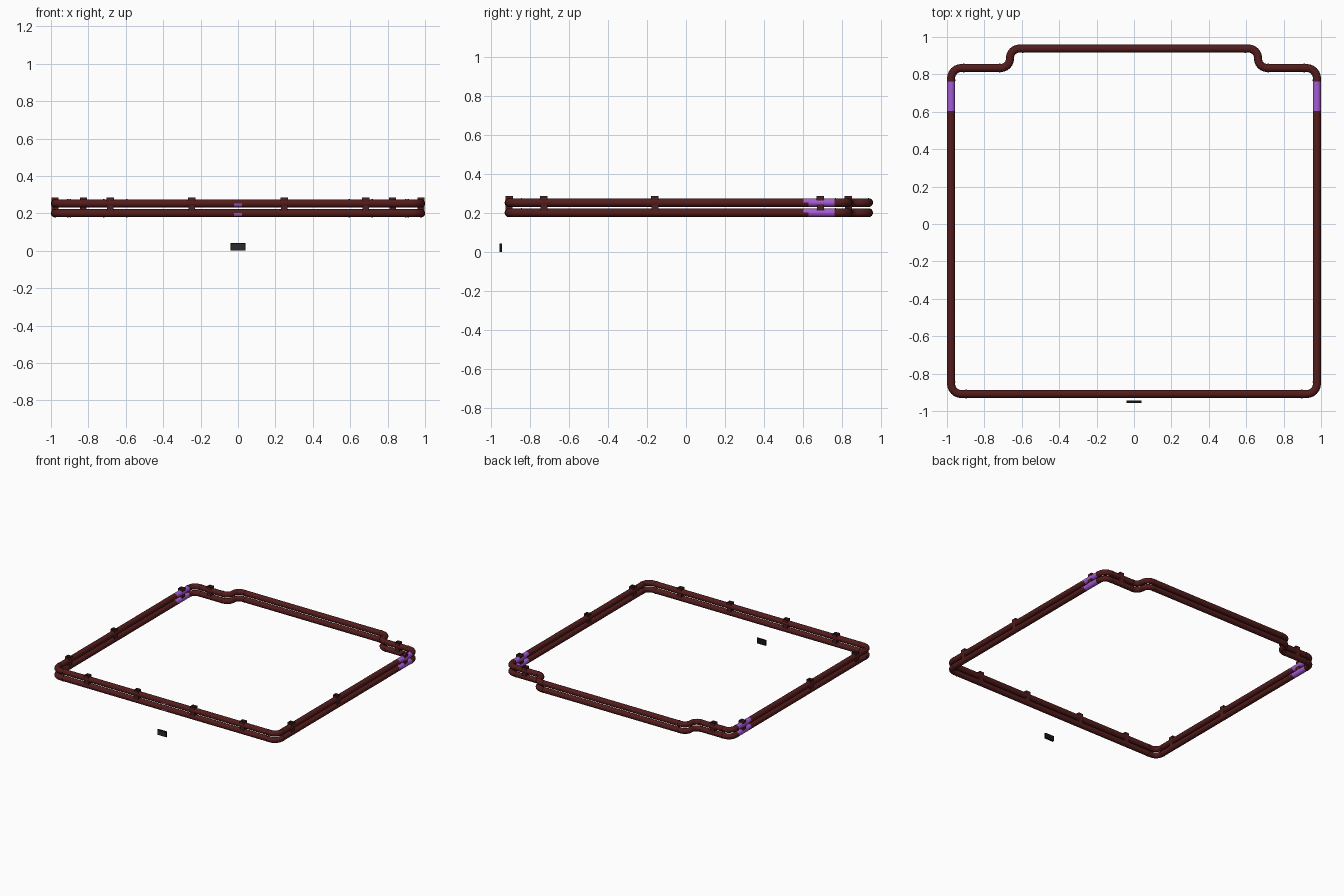
import bpy, bmesh, math
from mathutils import Vector, Matrix

if "Cube" in bpy.data.objects:
    bpy.data.objects.remove(bpy.data.objects["Cube"])

def mat(name, c):
    m = bpy.data.materials.new(name)
    m.diffuse_color = (*c, 1)
    m.use_nodes = True
    m.node_tree.nodes["Principled BSDF"].inputs["Base Color"].default_value = m.diffuse_color
    return m

MAROON = mat("dark maroon", (0.088, 0.0115, 0.0115))
PURPLE = mat("purple", (0.38, 0.105, 0.67))
BROWN = mat("dark brown", (0.072, 0.014, 0.0125))
GREY = mat("charcoal", (0.028, 0.023, 0.029))
BLACK = mat("black", (0.008, 0.007, 0.008))

R = 0.0215            # pipe radius
LEVELS = (0.201, 0.253)
X, YF, YN, YB, XN = 0.978, -0.909, 0.834, 0.938, 0.663
P0, PM, P1 = 0.603, 0.63, 0.763  # purple stretch on the sides, shorter underneath
MARK = 0.021          # half width of the purple mark on the front pipes

def finish(bm, name, mats, smooth=False):
    bmesh.ops.recalc_face_normals(bm, faces=bm.faces)
    me = bpy.data.meshes.new(name)
    bm.to_mesh(me)
    bm.free()
    for m in mats:
        me.materials.append(m)
    ob = bpy.data.objects.new(name, me)
    bpy.context.collection.objects.link(ob)
    if smooth:
        bpy.ops.object.select_all(action='DESELECT')
        ob.select_set(True)
        bpy.context.view_layer.objects.active = ob
        bpy.ops.object.shade_smooth_by_angle(angle=math.radians(40))
    return ob

def rounded(corners, steps=6):
    """Closed path with rounded corners; each corner is (x, y, radius)."""
    pts, n = [], len(corners)
    for i, (x, y, r) in enumerate(corners):
        c = Vector((x, y))
        a = (Vector(corners[i - 1][:2]) - c).normalized()
        b = (Vector(corners[(i + 1) % n][:2]) - c).normalized()
        o = c + (a + b) * r
        for k in range(steps + 1):
            t = math.pi / 2 * k / steps
            pts.append(o - b * r * math.cos(t) - a * r * math.sin(t))
    return pts

def pipe_loop(name, z, sides=16):
    right = [(X, YF, 0.055), (X, YN, 0.055), (XN, YN, 0.05), (XN, YB, 0.05)]
    left = [(-x, y, r) for x, y, r in reversed(right)]
    base = rounded(right + left)
    pts = []
    for i, p in enumerate(base):   # extra cuts where the colour changes
        pts.append(p)
        q = base[(i + 1) % len(base)]
        if abs(p.y - q.y) > 1:
            for y in ((P0, PM, P1) if q.y > p.y else (P1, PM, P0)):
                pts.append(Vector((p.x, y)))
        elif p.y < 0 and q.x - p.x > 1:
            pts += [Vector((-MARK, p.y)), Vector((MARK, p.y))]
    bm = bmesh.new()
    rings, n = [], len(pts)
    for i, p in enumerate(pts):
        t = (p - pts[i - 1]).normalized() + (pts[(i + 1) % n] - p).normalized()
        t.normalize()
        nrm = Vector((t.y, -t.x))
        rings.append([bm.verts.new((p.x + nrm.x * R * math.cos(a), p.y + nrm.y * R * math.cos(a),
                                    z + R * math.sin(a)))
                      for a in (2 * math.pi * k / sides for k in range(sides))])
    for i in range(n):
        A, B = rings[i], rings[(i + 1) % n]
        for k in range(sides):
            j = (k + 1) % sides
            f = bm.faces.new((A[k], A[j], B[j], B[k]))
            c = f.calc_center_median()
            start = P0 if c.z > z else PM
            side = abs(c.x) > 0.9 and start < c.y < P1
            front = abs(c.x) < 0.001 and c.y < YF and -0.017 < c.z - z < 0
            f.material_index = int(side or front)
    finish(bm, name, [MAROON, PURPLE], True)

def add_box(bm, c, s, open_ends=False):
    vs = bmesh.ops.create_cube(bm, size=1, matrix=Matrix.Translation(c) @ Matrix.Diagonal((*s, 1)))["verts"]
    if open_ends:
        faces = {f for v in vs for f in v.link_faces}
        ends = [f for f in faces if abs(f.calc_center_median().z - c[2]) > s[2] * 0.4]
        bmesh.ops.delete(bm, geom=ends, context='FACES_ONLY')

# stacked pipes
for label, z in zip(("lower", "upper"), LEVELS):
    pipe_loop(label + "_pipe_loop", z)

# thin joint rings beside the elbows
joints = [(0.897, YF, 'X'), (X, -0.845, 'Y'), (X, 0.768, 'Y'),
          (0.91, YN, 'X'), (0.717, YN, 'X'), (0.595, YB, 'X')]
bm = bmesh.new()
for z in LEVELS:
    for x, y, axis in joints:
        rot = Matrix.Rotation(math.pi / 2, 4, 'Y' if axis == 'X' else 'X')
        for s in (1, -1):
            bmesh.ops.create_cone(bm, cap_ends=True, segments=16, radius1=R + 0.0015,
                                  radius2=R + 0.0015, depth=0.007,
                                  matrix=Matrix.Translation((s * x, y, z)) @ rot)
finish(bm, "joint_rings", [MAROON], True)

# brackets: open sleeves between the pipes and on top
spots = [(0.683, YF), (0.247, YF), (X, -0.73), (X, -0.16), (X, 0.69), (0.827, YN)]
bm = bmesh.new()
for x, y in spots:
    for s in (1, -1):
        add_box(bm, (s * x, y, 0.227), (0.036, 0.036, 0.034), True)
        add_box(bm, (s * x, y, 0.275), (0.038, 0.038, 0.022), True)
finish(bm, "brackets", [BROWN])

# small plate standing in front: black body with a charcoal face
bm = bmesh.new()
add_box(bm, (0, -0.951, 0.021), (0.078, 0.012, 0.042))
finish(bm, "front_plate", [BLACK])
bm = bmesh.new()
add_box(bm, (0, -0.957, 0.021), (0.068, 0.002, 0.032))
finish(bm, "front_plate_face", [GREY])
